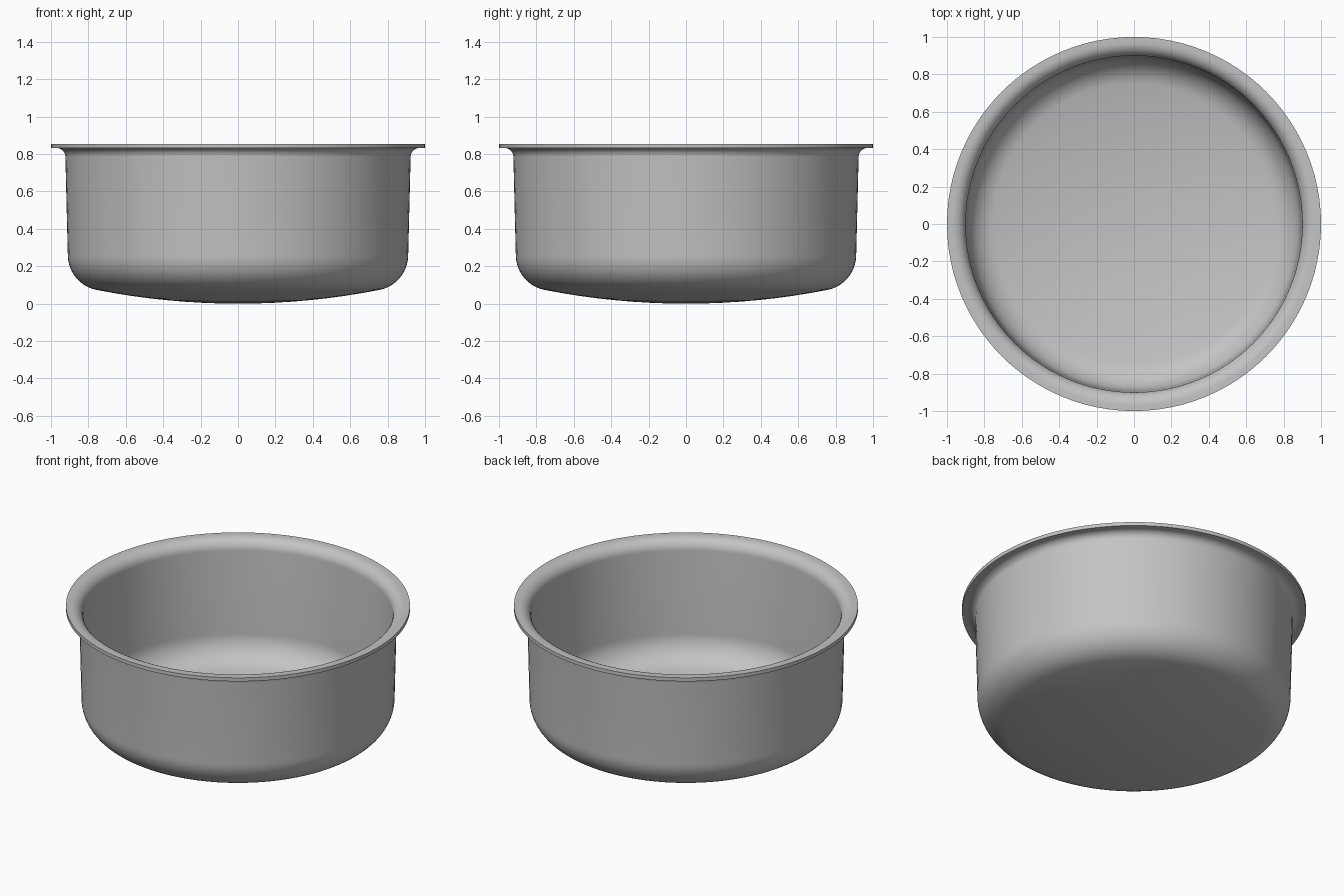
import bpy, bmesh, math

cube = bpy.data.objects.get("Cube")
if cube:
    bpy.data.objects.remove(cube, do_unlink=True)

SEGMENTS = 96
WALL = 0.02


def arc(cx, cz, radius, start, end, steps):
    """Points on an arc, angles in degrees."""
    angles = [math.radians(start + (end - start) * i / steps) for i in range(steps + 1)]
    return [(cx + radius * math.cos(a), cz + radius * math.sin(a)) for a in angles]


def shell(offset):
    """Domed base, rounded corner and wall, moved inward by offset."""
    corner = arc(0.72, 0.26, 0.19 - offset, -80, 0, 12)
    edge_r, edge_z = corner[0]
    base = [(edge_r * i / 8, offset + (edge_z - offset) * (i / 8) ** 2) for i in range(8)]
    return base + corner


# Outer side, flared flat rim, then back down the inner side
outer = shell(0) + arc(0.97, 0.785, 0.047, 180, 90, 8)
rim = [(1.0, 0.832), (1.0, 0.855)]
inner = arc(0.97, 0.785, 0.07, 90, 180, 8) + shell(WALL)[::-1]
# Keep the wall a constant thickness
profile = outer + rim + inner

bm = bmesh.new()
verts = [bm.verts.new((r, 0, z)) for r, z in profile]
edges = [bm.edges.new(pair) for pair in zip(verts, verts[1:])]
bmesh.ops.spin(bm, geom=verts + edges, cent=(0, 0, 0), axis=(0, 0, 1),
               angle=math.tau, steps=SEGMENTS, use_merge=True)
bmesh.ops.remove_doubles(bm, verts=bm.verts, dist=0.0001)
bmesh.ops.recalc_face_normals(bm, faces=bm.faces)
mesh = bpy.data.meshes.new("bowl")
bm.to_mesh(mesh)
bm.free()

bowl = bpy.data.objects.new("bowl", mesh)
bpy.context.collection.objects.link(bowl)

# Plain grey metal
grey = bpy.data.materials.new("grey metal")
grey.use_nodes = True
colour = (0.55, 0.55, 0.55, 1)
grey.diffuse_color = colour
grey.node_tree.nodes["Principled BSDF"].inputs["Base Color"].default_value = colour
mesh.materials.append(grey)

bpy.ops.object.select_all(action="DESELECT")
bowl.select_set(True)
bpy.context.view_layer.objects.active = bowl
bpy.ops.object.shade_smooth_by_angle(angle=math.radians(35))
